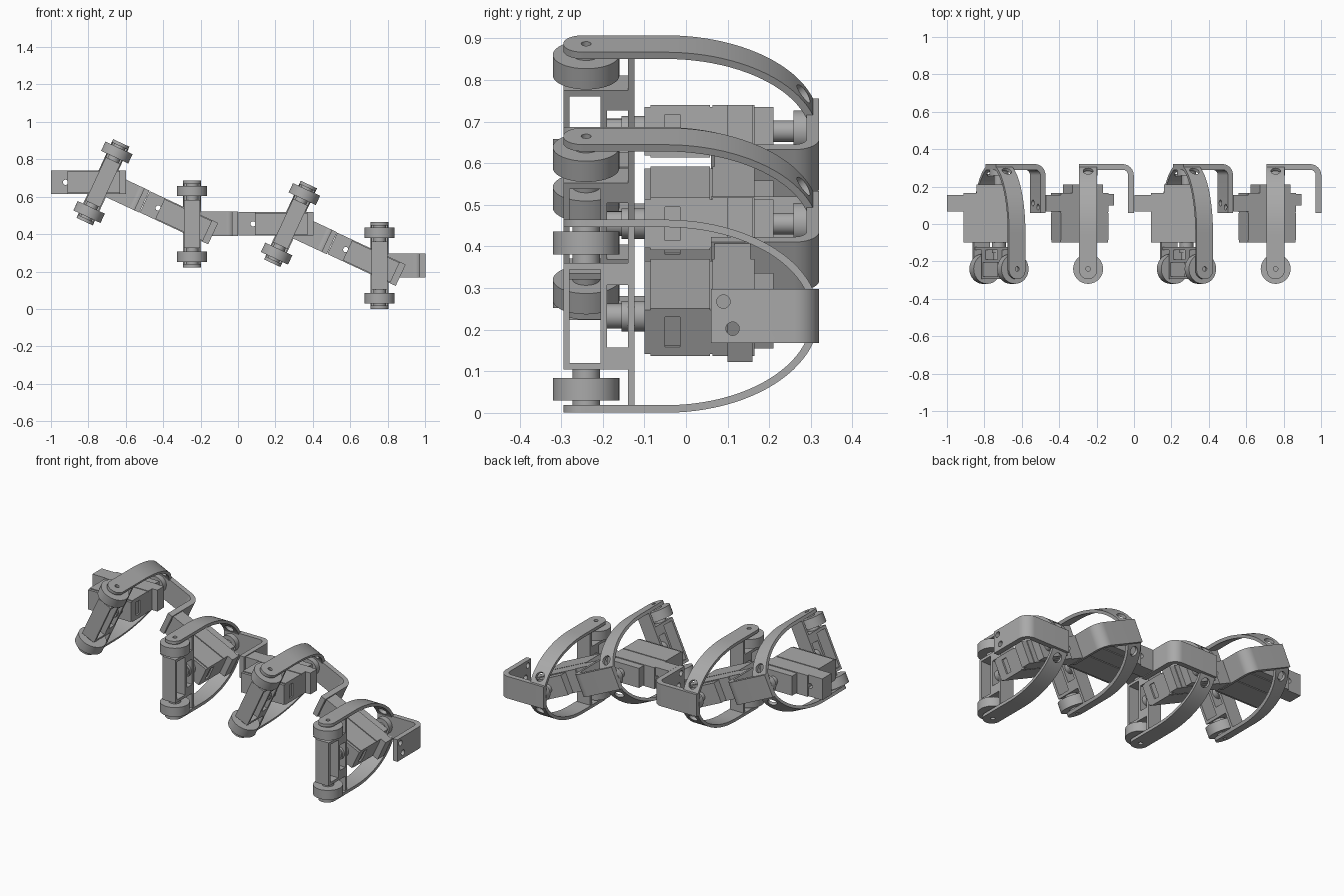
import bpy, bmesh, math
from mathutils import Matrix, Vector

cube = bpy.data.objects.get("Cube")
if cube:
    bpy.data.objects.remove(cube)

grey = bpy.data.materials.new("plain_grey")
grey.use_nodes = True
grey.diffuse_color = (0.4, 0.4, 0.4, 1)
grey.node_tree.nodes["Principled BSDF"].inputs["Base Color"].default_value = (0.4, 0.4, 0.4, 1)


def make(name, bm):
    bmesh.ops.recalc_face_normals(bm, faces=bm.faces)
    mesh = bpy.data.meshes.new(name)
    bm.to_mesh(mesh)
    bm.free()
    mesh.materials.append(grey)
    ob = bpy.data.objects.new(name, mesh)
    bpy.context.collection.objects.link(ob)
    return ob


def box(name, x, y, z):
    bm = bmesh.new()
    size = Matrix.Diagonal((x[1] - x[0], y[1] - y[0], z[1] - z[0], 1))
    mid = Matrix.Translation((sum(x) / 2, sum(y) / 2, sum(z) / 2))
    bmesh.ops.create_cube(bm, size=1, matrix=mid @ size)
    return make(name, bm)


def rod(name, start, end, radius):
    a, b = Vector(start), Vector(end)
    turn = (b - a).to_track_quat('Z', 'Y').to_matrix().to_4x4()
    bm = bmesh.new()
    bmesh.ops.create_cone(bm, cap_ends=True, segments=40, radius1=radius, radius2=radius,
                          depth=(b - a).length, matrix=Matrix.Translation((a + b) / 2) @ turn)
    return make(name, bm)


def prism(name, points, axis, low, high):
    """Extrude a closed outline along x (points are y, z) or z (points are x, y)."""
    bm = bmesh.new()
    place = (lambda p: (low, *p)) if axis == 'x' else (lambda p: (*p, low))
    face = bm.faces.new([bm.verts.new(place(p)) for p in points])
    ext = bmesh.ops.extrude_face_region(bm, geom=[face])
    move = Vector((high - low, 0, 0)) if axis == 'x' else Vector((0, 0, high - low))
    bmesh.ops.translate(bm, vec=move, verts=[v for v in ext["geom"] if isinstance(v, bmesh.types.BMVert)])
    return make(name, bm)


def boolean(ob, tools, operation='DIFFERENCE'):
    for tool in tools:
        tool.hide_render = True
        mod = ob.modifiers.new("cut", 'BOOLEAN')
        mod.operation, mod.object, mod.solver = operation, tool, 'EXACT'
    bpy.context.view_layer.update()
    done = ob.evaluated_get(bpy.context.evaluated_depsgraph_get())
    mesh = bpy.data.meshes.new_from_object(done)
    ob.modifiers.clear()
    ob.data = mesh
    for tool in tools:
        bpy.data.objects.remove(tool)
    return ob


def arc(cx, cy, rx, ry, a0, a1, n=24):
    return [(cx + rx * math.cos(math.radians(a0 + (a1 - a0) * i / n)),
             cy + ry * math.sin(math.radians(a0 + (a1 - a0) * i / n))) for i in range(n + 1)]


# Yoke: bowed strap with rounded ends and holes
T = 0.018
outer = [(-0.3, -0.232)] + arc(-0.05, 0, 0.37, 0.232, -90, 90, 48) + [(-0.3, 0.232)]
inner = [(-0.3, 0.232 - T)] + arc(-0.05, 0, 0.37 - T, 0.232 - T, 90, -90, 48) + [(-0.3, T - 0.232)]
strap = prism("bowed_strap", outer + inner, 'x', -0.06, 0.06)
stadium = arc(0, -0.247, 0.048, 0.048, 180, 360) + [(0.048, 0.4), (-0.048, 0.4)]
boolean(strap, [prism("outline", stadium, 'z', -0.4, 0.4)], 'INTERSECT')
cutters = [rod("axle_hole", (0, -0.24, -0.4), (0, -0.24, 0.4), 0.012)]
for s in (-1, 1):
    cutters.append(rod("strap_hole", (0, 0.21, s * 0.044), (0, 0.36, s * 0.158), 0.026))
boolean(strap, cutters)
yoke = [strap]

# Yoke: rear bracket with rounded corner and drilled flange
R = 0.06
corner_out = arc(0.244 - R, 0.32 - R, R, R, 90, 0, 12)
corner_in = arc(0.244 - R, 0.32 - R, R - 0.03, R - 0.03, 0, 90, 12)
path = [(-0.048, 0.32)] + corner_out + [(0.244, 0.06), (0.214, 0.06)] + corner_in + [(-0.048, 0.29)]
bracket = prism("rear_bracket", path, 'z', -0.065, 0.065)
boolean(bracket, [rod("hole", (0.15, y, z), (0.3, y, z), 0.016) for y, z in ((0.09, 0.035), (0.112, -0.03))])
yoke.append(bracket)

# Yoke: front frame with side windows and wheel plate
W = (-0.043, 0.043)
frame = box("front_frame", W, (-0.295, -0.135), (-0.128, 0.128))
boolean(frame, [box("window", (-0.1, 0.1), (-0.28, -0.205), (-0.112, 0.112)),
                box("window", (-0.1, 0.1), (-0.19, -0.139), (-0.075, 0.075))])
yoke += [frame, box("wheel_plate", W, (-0.139, -0.124), (-0.218, 0.218))]

# Yoke: wheels, hubs and spacers, mirrored top and bottom
for s, side in ((1, "upper"), (-1, "lower")):
    yoke.append(rod(side + "_wheel", (0, -0.24, s * 0.148), (0, -0.24, s * 0.203), 0.08))
    yoke.append(rod(side + "_hub", (0, -0.24, s * 0.12), (0, -0.24, s * 0.218), 0.033))

# Yoke: horn and front pivot
yoke.append(rod("drive_horn", (0, 0.258, 0), (0, 0.295, 0), 0.05))
yoke.append(rod("front_pivot", (0, -0.195, 0), (0, -0.125, 0), 0.03))

# Motor: case, lugs, gear cover and shafts
case = box("motor_case", (-0.19, 0.09), (-0.085, 0.165), (-0.063, 0.063))
boolean(case, [box("slot", (0.08, 0.1), (-0.05, -0.015), (-0.04, 0.04)),
               box("groove", (-0.2, 0.1), (0.058, 0.064), (0.058, 0.07)),
               box("groove", (-0.2, 0.1), (0.058, 0.064), (-0.07, -0.058))])
lug = box("mounting_lug", (-0.279, -0.185), (0.068, 0.155), (-0.063, 0.063))
boolean(lug, [rod("hole", (-0.2, 0, 0), (-0.2, 0.3, 0), 0.014)])
motor = [
    case, lug,
    box("case_lip", (-0.19, 0.09), (-0.1, -0.084), (-0.058, 0.058)),
    box("end_lug", (0.085, 0.124), (0.1, 0.16), (-0.063, 0.063)),
    box("gear_cover", (-0.12, 0.06), (0.16, 0.21), (-0.058, 0.058)),
    rod("drive_shaft", (0, 0.2, 0), (0, 0.265, 0), 0.026),
    rod("front_boss", (0, -0.155, 0), (0, -0.095, 0), 0.037),
]

for ob in yoke + motor:
    bpy.ops.object.select_all(action='DESELECT')
    ob.select_set(True)
    bpy.context.view_layer.objects.active = ob
    bpy.ops.object.shade_smooth_by_angle(angle=math.radians(30))

# Chain: place four joints, each yoke turned like the next motor
bend = math.radians(25)
step = 0.526
pos = Vector((-0.722, 0, 0.677))
for i in range(4):
    motor_turn, yoke_turn = (0, bend) if i % 2 == 0 else (bend, 0)
    for parts, turn in ((motor, motor_turn), (yoke, yoke_turn)):
        for part in parts:
            ob = part if i == 0 else part.copy()
            if i:
                ob.name = part.name.split(".")[0] + "_" + str(i + 1)
                bpy.context.collection.objects.link(ob)
            ob.matrix_world = Matrix.Translation(pos) @ Matrix.Rotation(turn, 4, 'Y')
    pos = pos + Vector((math.cos(yoke_turn), 0, -math.sin(yoke_turn))) * step
